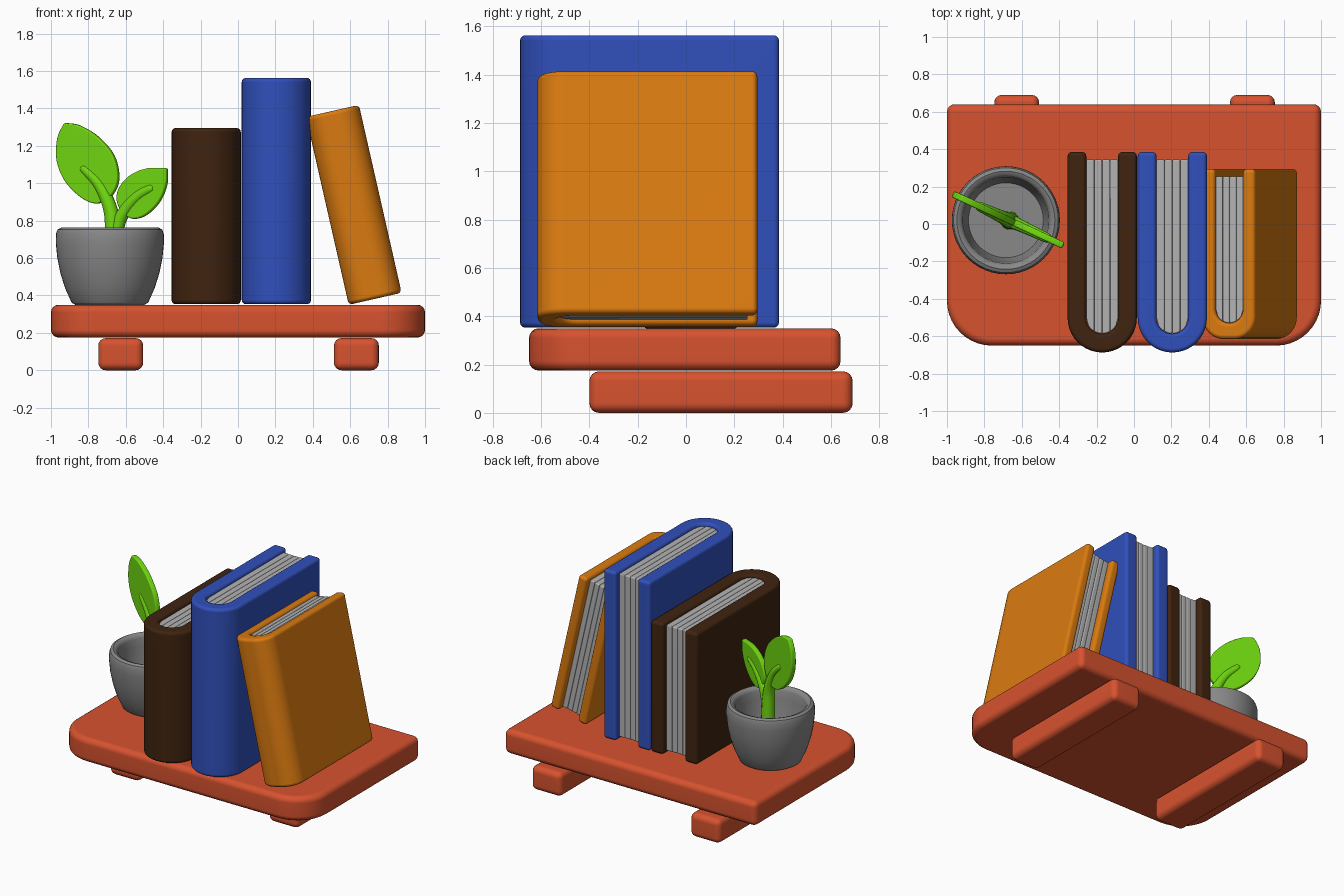
import bpy, bmesh
from math import radians, sin, cos, sqrt, pi
from mathutils import Matrix, Vector

cube = bpy.data.objects.get("Cube")
if cube:
    bpy.data.objects.remove(cube, do_unlink=True)


def material(name, rgb):
    m = bpy.data.materials.new(name)
    m.use_nodes = True
    m.diffuse_color = (*rgb, 1)
    m.node_tree.nodes["Principled BSDF"].inputs["Base Color"].default_value = (*rgb, 1)
    return m


RED = material("terracotta red", (0.68, 0.085, 0.028))
BROWN = material("dark brown", (0.05, 0.017, 0.005))
BLUE = material("blue", (0.03, 0.08, 0.5))
ORANGE = material("orange", (0.7, 0.195, 0.005))
PAPER = material("paper grey", (0.45, 0.45, 0.45))
STONE = material("stone grey", (0.25, 0.25, 0.25))
GREEN = material("leaf green", (0.16, 0.68, 0.005))


def finish(bm, name, mat, matrix=Matrix()):
    """Turn a bmesh into a smooth-shaded object with crisp flat areas."""
    bmesh.ops.recalc_face_normals(bm, faces=bm.faces[:])
    mesh = bpy.data.meshes.new(name)
    bm.to_mesh(mesh)
    bm.free()
    mesh.materials.append(mat)
    ob = bpy.data.objects.new(name, mesh)
    bpy.context.collection.objects.link(ob)
    ob.matrix_world = matrix
    bpy.ops.object.select_all(action='DESELECT')
    ob.select_set(True)
    bpy.context.view_layer.objects.active = ob
    bpy.ops.object.shade_smooth_by_angle(angle=radians(40))
    wn = ob.modifiers.new("weighted normals", 'WEIGHTED_NORMAL')
    wn.keep_sharp = True
    return ob


def prism(name, outline, z0, z1, bevel, mat, matrix=Matrix()):
    """Extrude an outline along z and round its sharp edges."""
    pts = []
    for p in outline:
        p = Vector((p[0], p[1], z0))
        if not pts or (p - pts[-1]).length > 1e-4:
            pts.append(p)
    bm = bmesh.new()
    face = bm.faces.new([bm.verts.new(p) for p in pts])
    ext = bmesh.ops.extrude_face_region(bm, geom=[face])
    top = [v for v in ext["geom"] if isinstance(v, bmesh.types.BMVert)]
    bmesh.ops.translate(bm, verts=top, vec=(0, 0, z1 - z0))
    bmesh.ops.recalc_face_normals(bm, faces=bm.faces[:])
    sharp = [e for e in bm.edges if e.calc_face_angle(0) > radians(35)]
    bmesh.ops.bevel(bm, geom=sharp, offset=bevel, segments=4, profile=0.5,
                    affect='EDGES', clamp_overlap=True)
    return finish(bm, name, mat, matrix)


def arc(cx, cy, r, a0, a1, n=10):
    steps = [radians(a0 + (a1 - a0) * i / n) for i in range(n + 1)]
    return [(cx + r * cos(a), cy + r * sin(a)) for a in steps]


def rect(x0, x1, y0, y1):
    return [(x0, y0), (x1, y0), (x1, y1), (x0, y1)]


# Shelf board with rounded front corners, and its two brackets
R = 0.24
prism("shelf_board",
      [(1, 0.64), (-1, 0.64)] + arc(R - 1, R - 0.65, R, 180, 270)
      + arc(1 - R, R - 0.65, R, 270, 360), 0.175, 0.35, 0.04, RED)
for side, x in (("right", -0.627), ("left", 0.633)):
    prism(side + "_bracket", rect(x - 0.12, x + 0.12, -0.4, 0.69), 0, 0.172, 0.04, RED)


def book(name, mat, matrix, w, h, front, back, t, spine, r_out):
    """Wrapped cover around a block of rounded page bundles."""
    half, r_in = w / 2, w / 2 - t
    yi = front + spine + r_in
    outline = [(half, back)]
    outline += arc(half - r_out, front + r_out, r_out, 0, -90)
    outline += arc(r_out - half, front + r_out, r_out, -90, -180)
    outline += [(-half, back), (-r_in, back)]
    outline += arc(0, yi, r_in, 180, 360, 16)
    outline += [(r_in, back)]
    prism(name + "_cover", outline, 0, h, 0.022, mat, matrix)
    bundles = 4
    step = 2 * r_in / bundles
    for i in range(bundles):
        x0 = -r_in + i * step
        xs = [x0 + step * k / 4 for k in range(5)]
        curve = [(x, yi - sqrt(max(r_in ** 2 - x * x, 0))) for x in xs]
        prism(f"{name}_pages_{i + 1}", curve + [(x0 + step, back - 0.04), (x0, back - 0.04)],
              0.02, h - 0.02, 0.012, PAPER, matrix)


# Two upright books and one leaning book
at = Matrix.Translation
book("brown_book", BROWN, at((-0.17, 0, 0.353)), 0.37, 0.942, -0.687, 0.385, 0.1, 0.1, 0.185)
book("blue_book", BLUE, at((0.205, 0, 0.353)), 0.37, 1.21, -0.687, 0.385, 0.1, 0.1, 0.185)
lean = Matrix.Rotation(radians(-12.8), 4, 'Y')
book("orange_book", ORANGE, at((0.592, 0, 0.35)) @ lean @ at((0.145, 0, 0)),
     0.29, 1.03, -0.615, 0.295, 0.07, 0.085, 0.115)

# Plant pot, turned from a profile
profile = [(0, 0.35), (0.185, 0.35), (0.205, 0.362), (0.24, 0.44), (0.265, 0.52),
           (0.281, 0.6), (0.289, 0.68), (0.288, 0.73), (0.28, 0.752), (0.262, 0.762),
           (0.243, 0.755), (0.23, 0.735), (0.225, 0.68), (0.21, 0.58), (0.2, 0.54), (0, 0.54)]
bm = bmesh.new()
ring = [bm.verts.new((r, 0, z)) for r, z in profile]
edges = [bm.edges.new(pair) for pair in zip(ring, ring[1:])]
bmesh.ops.spin(bm, geom=ring + edges, cent=(0, 0, 0), axis=(0, 0, 1),
               angle=2 * pi, steps=48)
bmesh.ops.remove_doubles(bm, verts=bm.verts[:], dist=1e-4)
finish(bm, "plant_pot", STONE, at((-0.685, 0.02, 0)))

# Plant parts are drawn as (x, z) points and turned into a slanted upright plane
SLANT = radians(-25)
plant = at((-0.685, 0.028, 0)) @ Matrix.Rotation(SLANT, 4, 'Z')


def flat(points):
    return [Vector(((x + 0.685) / cos(SLANT), z)) for x, z in points]


def smooth_path(pts, closed, n=6):
    """Catmull-Rom curve; a closed one keeps its first point as a sharp tip."""
    out, ring = [], pts + [pts[0]] if closed else pts
    ends = [ring[0]] + ring + [ring[-1]]
    for a, b, c, d in zip(ends, ends[1:], ends[2:], ends[3:]):
        for k in range(n):
            t = k / n
            out.append(b + 0.5 * t * ((c - a) + t * (2 * a - 5 * b + 4 * c - d
                                                     + t * (3 * b - a - 3 * c + d))))
    return out if closed else out + [ring[-1]]


def leaf(name, points):
    stand = plant @ Matrix.Rotation(radians(90), 4, 'X')
    prism(name, smooth_path(flat(points), True), -0.018, 0.018, 0.014, GREEN, stand)


def stem(name, points, r0, r1):
    """Tapered round tube with a domed tip."""
    path = smooth_path(flat(points), False)
    tip = (path[-1] - path[-2]).normalized()
    n = len(path) - 1
    rings = [(p, r0 + (r1 - r0) * i / n) for i, p in enumerate(path)]
    rings += [(path[-1] + tip * r1 * sin(a), r1 * cos(a)) for a in (0.4, 0.8, 1.2, 1.5)]
    bm = bmesh.new()
    prev = None
    for i, (p, r) in enumerate(rings):
        q0, q1 = rings[max(i - 1, 0)][0], rings[min(i + 1, len(rings) - 1)][0]
        d = (q1 - q0).normalized()
        loop = []
        for k in range(14):
            a = 2 * pi * k / 14
            loop.append(bm.verts.new((p.x - d.y * r * cos(a), r * sin(a), p.y + d.x * r * cos(a))))
        if prev:
            for k in range(14):
                j = (k + 1) % 14
                bm.faces.new((prev[k], prev[j], loop[j], loop[k]))
        else:
            bm.faces.new(loop)
        prev = loop
    bm.faces.new(prev)
    finish(bm, name, GREEN, plant)


leaf("tall_leaf", [(-0.925, 1.322), (-0.962, 1.24), (-0.965, 1.12), (-0.92, 1.01), (-0.83, 0.92),
                   (-0.745, 0.892), (-0.67, 0.94), (-0.638, 1.03), (-0.665, 1.15), (-0.75, 1.25),
                   (-0.85, 1.31)])
leaf("short_leaf", [(-0.378, 1.08), (-0.382, 0.99), (-0.42, 0.9), (-0.49, 0.83), (-0.56, 0.81),
                    (-0.615, 0.845), (-0.645, 0.91), (-0.63, 0.98), (-0.57, 1.045), (-0.48, 1.08)])
stem("tall_stem", [(-0.665, 0.53), (-0.668, 0.72), (-0.682, 0.86), (-0.74, 0.99), (-0.82, 1.075)],
     0.05, 0.026)
stem("short_stem", [(-0.655, 0.6), (-0.645, 0.76), (-0.6, 0.86), (-0.53, 0.935), (-0.465, 0.972)],
     0.04, 0.026)
